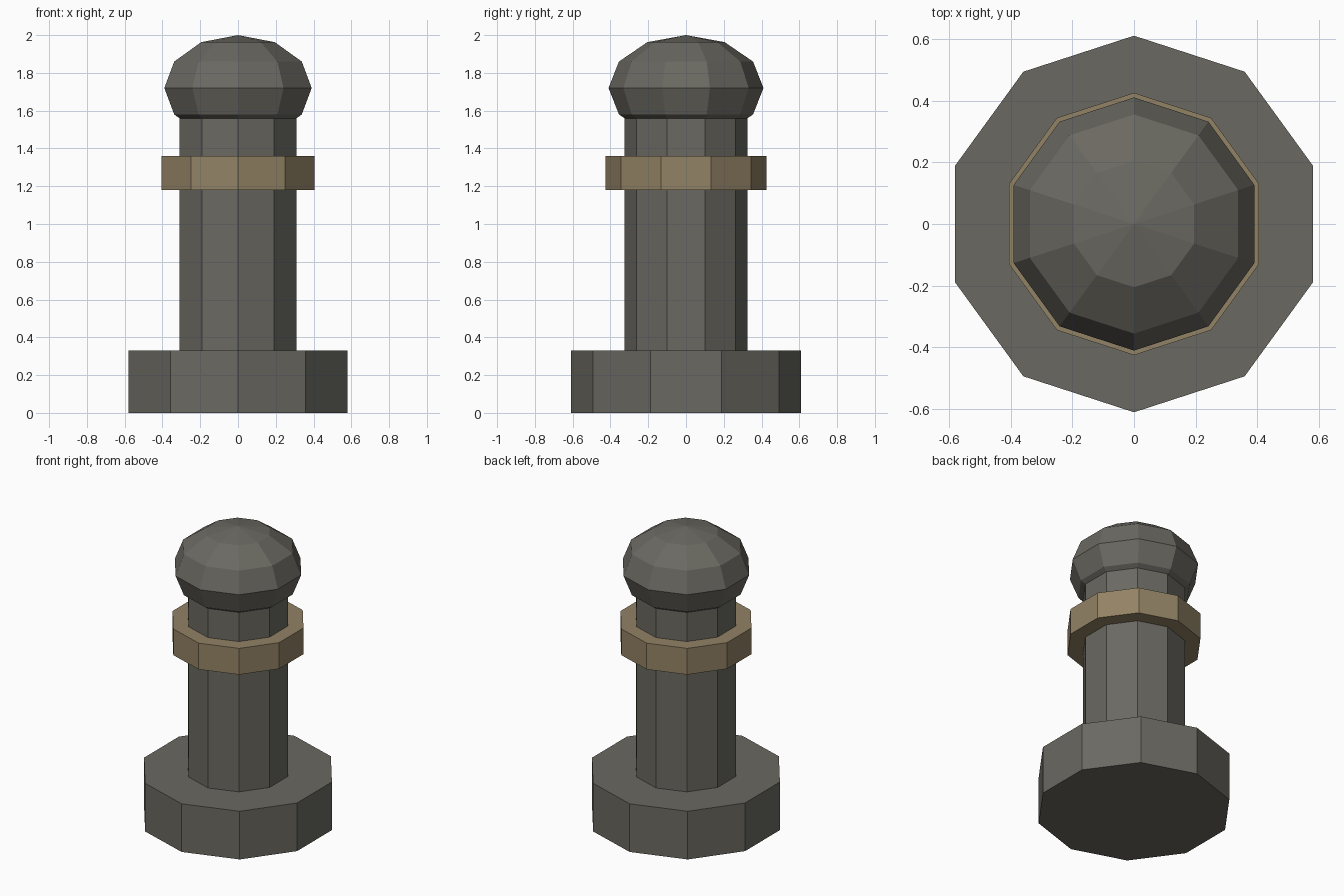
import bpy

if "Cube" in bpy.data.objects:
    bpy.data.objects.remove(bpy.data.objects["Cube"])

SIDES = 10


def material(name, rgb):
    mat = bpy.data.materials.new(name)
    mat.diffuse_color = (*rgb, 1)
    mat.use_nodes = True
    mat.node_tree.nodes["Principled BSDF"].inputs["Base Color"].default_value = mat.diffuse_color
    return mat


iron = material("dark_iron", (0.145, 0.14, 0.12))
brass = material("dull_brass", (0.29, 0.225, 0.13))


def drum(name, radius, z0, z1, mat):
    """Ten-sided prism with a corner pointing along y."""
    bpy.ops.mesh.primitive_cylinder_add(
        vertices=SIDES, radius=radius, depth=z1 - z0, location=(0, 0, (z0 + z1) / 2))
    obj = bpy.context.object
    obj.name = name
    obj.data.materials.append(mat)


# Foot, post and collar
drum("base", 0.61, 0, 0.33, iron)
drum("post", 0.325, 0.33, 1.60, iron)
drum("collar", 0.425, 1.18, 1.36, brass)

# Flattened ball on top, sunk over the end of the post
bpy.ops.mesh.primitive_uv_sphere_add(
    segments=SIDES, ring_count=6, radius=0.41, location=(0, 0, 1.72))
cap = bpy.context.object
cap.name = "cap"
cap.scale.z = 0.28 / 0.41
cap.data.materials.append(iron)
